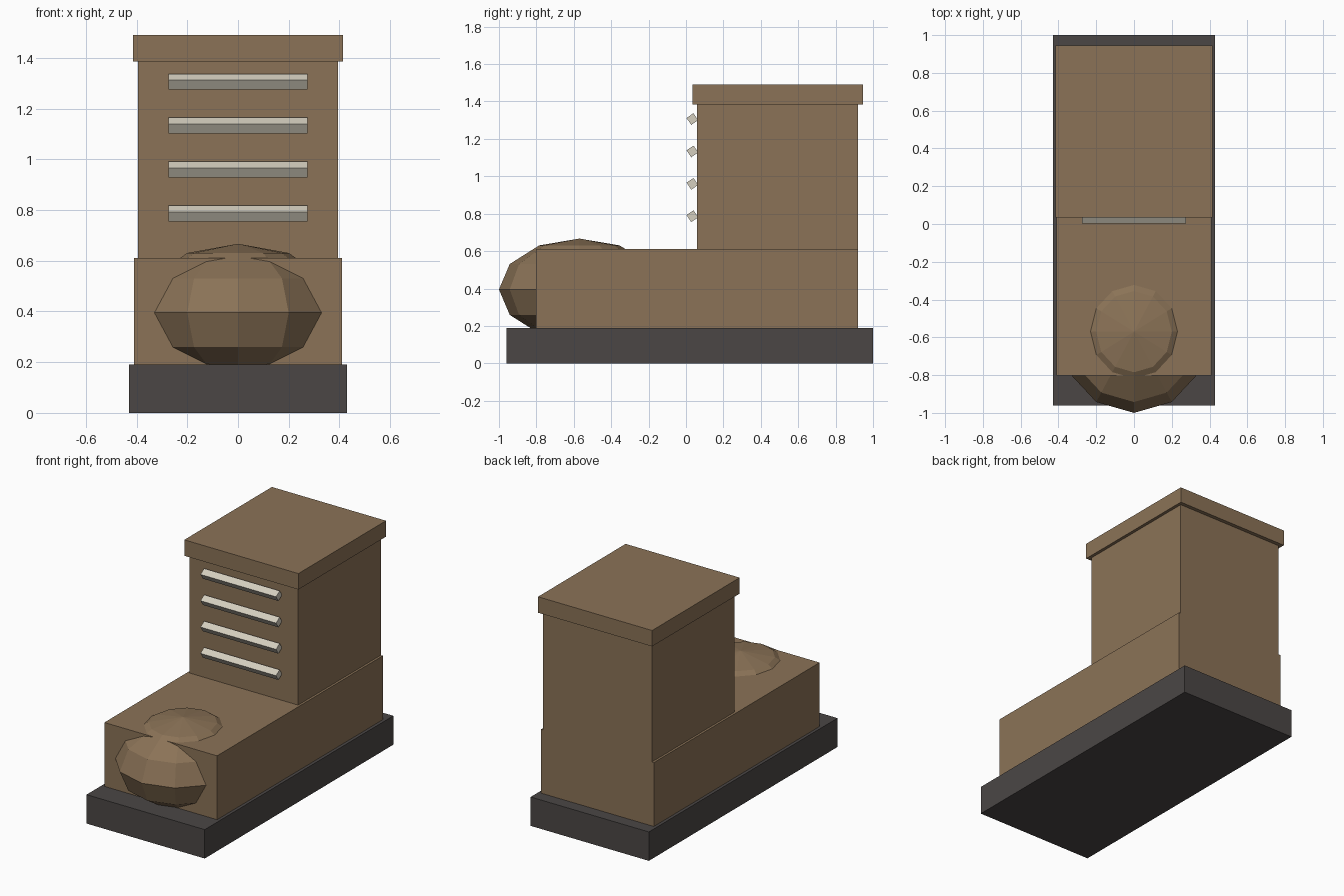
import bpy
import math

if "Cube" in bpy.data.objects:
    bpy.data.objects.remove(bpy.data.objects["Cube"], do_unlink=True)


def material(name, color):
    mat = bpy.data.materials.new(name)
    mat.use_nodes = True
    mat.diffuse_color = (*color, 1)
    mat.node_tree.nodes["Principled BSDF"].inputs["Base Color"].default_value = (*color, 1)
    return mat


leather = material("brown leather", (0.258, 0.171, 0.095))
rubber = material("dark rubber", (0.070, 0.062, 0.060))
cord = material("pale cord", (0.66, 0.62, 0.52))


def finish(name, mat):
    obj = bpy.context.object
    obj.name = name
    obj.data.materials.append(mat)
    bpy.ops.object.transform_apply(location=False, rotation=True, scale=True)
    return obj


def box(name, half_width, y0, y1, z0, z1, mat):
    bpy.ops.mesh.primitive_cube_add(size=1, location=(0, (y0 + y1) / 2, (z0 + z1) / 2))
    bpy.context.object.scale = (2 * half_width, y1 - y0, z1 - z0)
    return finish(name, mat)


# Boot body
box("sole", 0.43, -0.96, 1.0, 0.0, 0.19, rubber)
box("foot", 0.41, -0.803, 0.92, 0.19, 0.61, leather)
box("shaft", 0.395, 0.06, 0.92, 0.61, 1.385, leather)
box("cuff", 0.415, 0.035, 0.945, 1.385, 1.49, leather)

# Faceted toe cap bulging out of the foot
bpy.ops.mesh.primitive_uv_sphere_add(segments=12, ring_count=6, radius=1,
                                     location=(0, -0.57, 0.395))
bpy.context.object.scale = (0.4, 0.43, 0.272)
finish("toe_cap", leather)

# Square laces, tilted slightly, up the front of the shaft
for i in range(4):
    bpy.ops.mesh.primitive_cube_add(size=1, location=(0, 0.034, 0.787 + 0.173 * i))
    lace = bpy.context.object
    lace.scale = (0.55, 0.045, 0.045)
    lace.rotation_euler.x = math.radians(34)
    finish(f"lace_{i + 1}", cord)
